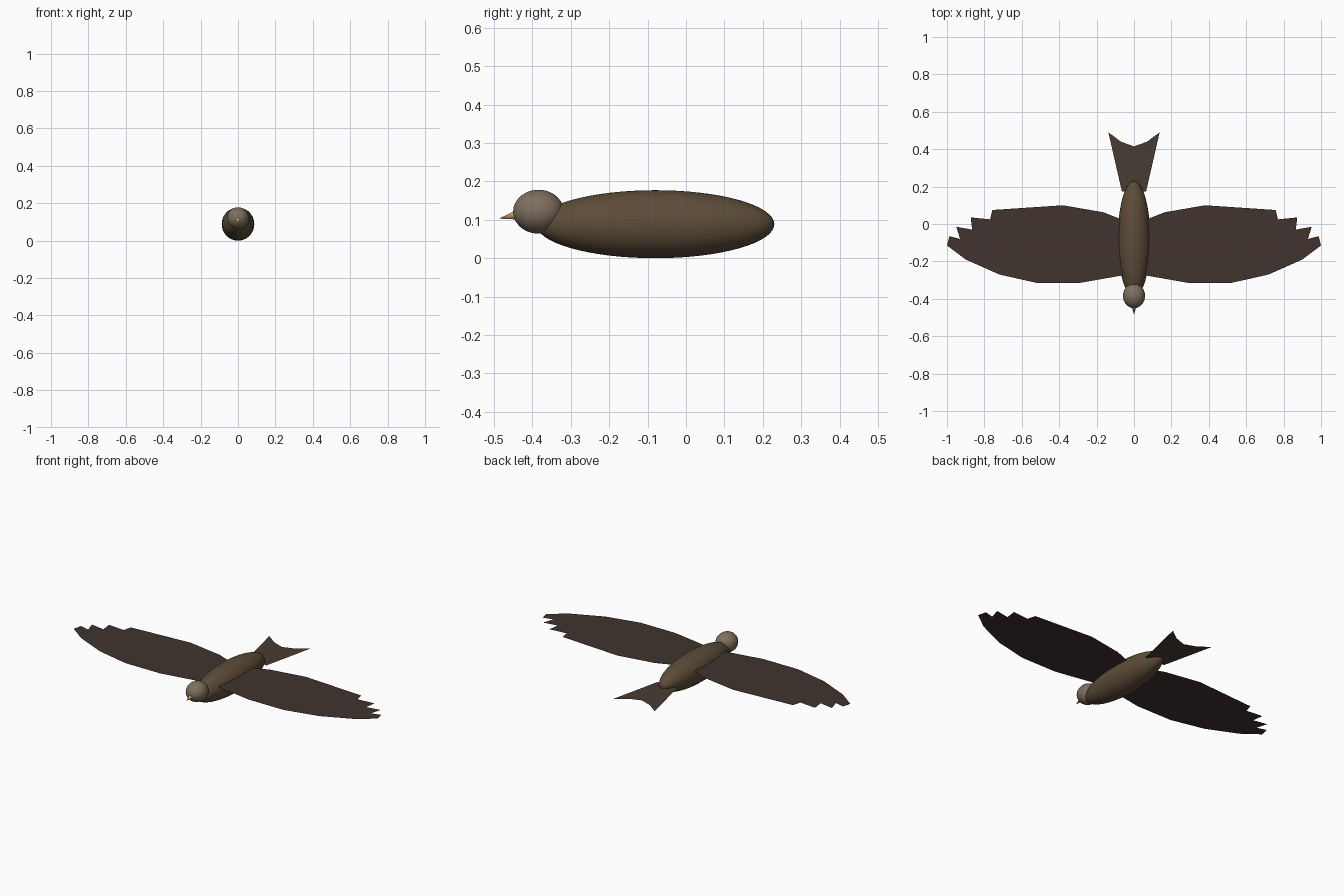
import bpy
from mathutils import Vector

if "Cube" in bpy.data.objects:
    bpy.data.objects.remove(bpy.data.objects["Cube"])


def material(name, rgb):
    m = bpy.data.materials.new(name)
    m.diffuse_color = (*rgb, 1)
    m.use_nodes = True
    m.node_tree.nodes["Principled BSDF"].inputs["Base Color"].default_value = m.diffuse_color
    return m


BODY = material("body_brown", (0.11, 0.073, 0.04))
HEAD = material("head_brown", (0.21, 0.16, 0.115))
WING = material("wing_brown", (0.052, 0.034, 0.028))
TAIL = material("tail_brown", (0.068, 0.046, 0.031))
BEAK = material("beak_yellow", (0.6, 0.42, 0.13))


def ellipsoid(name, centre, radii, mat):
    bpy.ops.mesh.primitive_uv_sphere_add(segments=48, ring_count=32, location=centre)
    ob = bpy.context.object
    ob.name = name
    ob.scale = radii
    bpy.ops.object.transform_apply(location=False, rotation=False)
    bpy.ops.object.shade_smooth()
    ob.data.materials.append(mat)


def flat_sheet(name, outline, z, mat):
    me = bpy.data.meshes.new(name)
    me.from_pydata([(x, y, z) for x, y in outline], [], [range(len(outline))])
    me.materials.append(mat)
    bpy.context.collection.objects.link(bpy.data.objects.new(name, me))


# Body and head
ellipsoid("body", (0, -0.08, 0.0885), (0.087, 0.31, 0.0885), BODY)
ellipsoid("head", (0, -0.384, 0.121), (0.059, 0.066, 0.057), HEAD)

# Beak: small cone, drooping slightly
base, tip = Vector((0, -0.43, 0.115)), Vector((0, -0.487, 0.103))
bpy.ops.mesh.primitive_cone_add(vertices=16, radius1=0.015, depth=(tip - base).length,
                                location=(base + tip) / 2,
                                rotation=(tip - base).to_track_quat('Z', 'Y').to_euler())
beak = bpy.context.object
beak.name = "beak"
beak.data.materials.append(BEAK)
bpy.ops.object.shade_smooth_by_angle()

# Wings: flat sheets with stepped feather tips
wing = [(0.05, -0.272), (0.08, -0.278), (0.29, -0.315), (0.52, -0.315), (0.72, -0.27),
        (0.90, -0.19), (1.0, -0.115), (0.987, -0.065), (0.93, -0.08), (0.95, -0.015),
        (0.865, -0.03), (0.873, 0.035), (0.77, 0.025), (0.757, 0.075), (0.38, 0.1),
        (0.165, 0.063), (0.05, 0.018)]
flat_sheet("right_wing", wing, 0.123, WING)
flat_sheet("left_wing", [(-x, y) for x, y in reversed(wing)], 0.123, WING)

# Forked tail sheet
half = [(0.065, 0.175), (0.137, 0.49), (0.07, 0.44)]
flat_sheet("tail", half + [(0, 0.415)] + [(-x, y) for x, y in reversed(half)], 0.079, TAIL)
